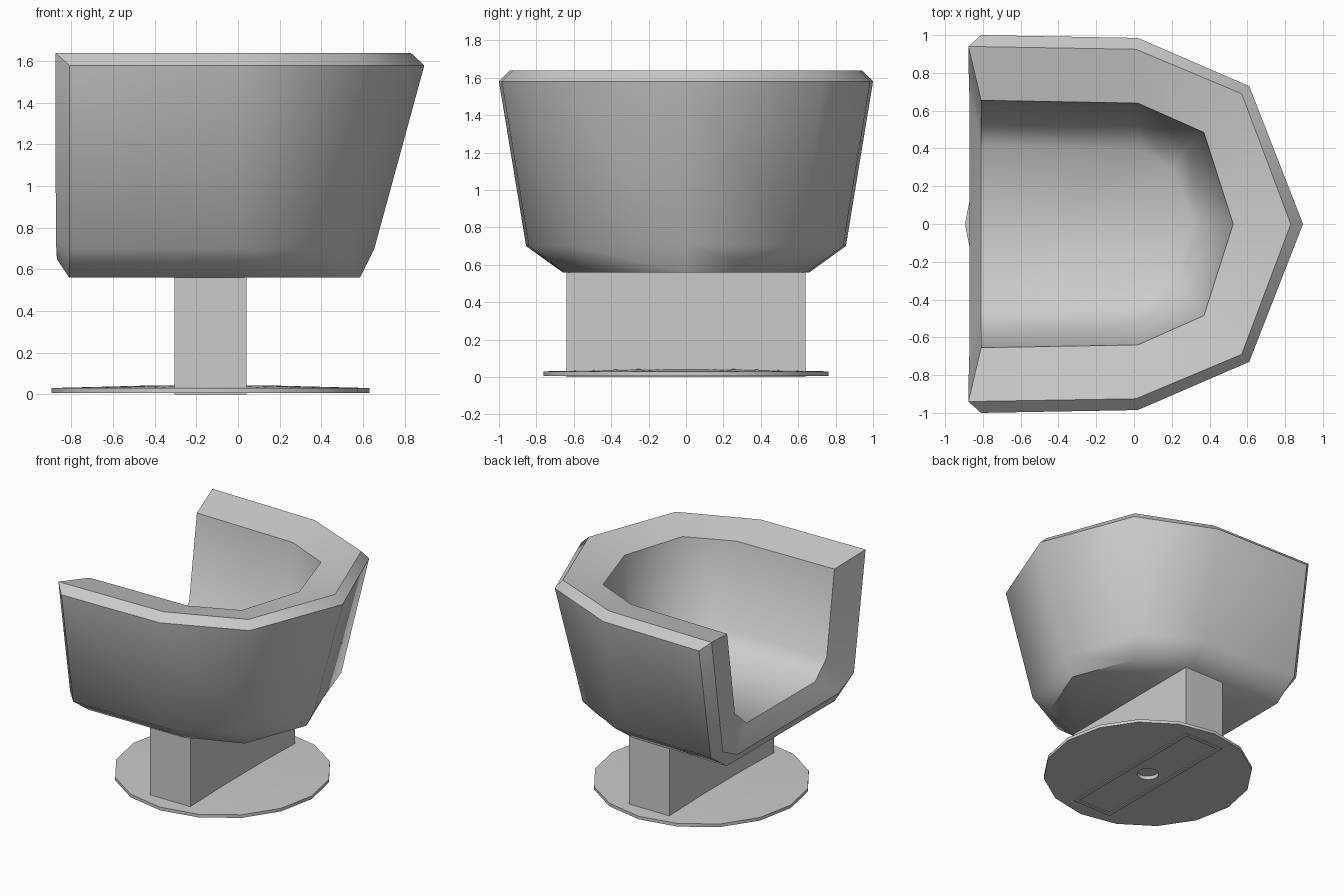
import bpy, bmesh, math

if "Cube" in bpy.data.objects:
    bpy.data.objects.remove(bpy.data.objects["Cube"])


def finish(name, bm, sharp_angle, extra_sharp=lambda e: False):
    """Turn a bmesh into a smooth-shaded object with sharp creases."""
    bmesh.ops.recalc_face_normals(bm, faces=bm.faces)
    for f in bm.faces:
        f.smooth = True
    for e in bm.edges:
        angle = e.calc_face_angle(math.pi)
        e.smooth = not (angle > sharp_angle or extra_sharp(e))
    mesh = bpy.data.meshes.new(name)
    bm.to_mesh(mesh)
    bm.free()
    obj = bpy.data.objects.new(name, mesh)
    bpy.context.collection.objects.link(obj)
    return obj


# Tub shell: half outlines (front arm end -> back centre) at each height
FRONT, RIM = -0.81, 1.58
levels = [
    (0.56, [(FRONT, .66), (.00, .65), (.40, .49), (.585, 0)]),     # underside
    (0.70, [(FRONT, .855), (.02, .84), (.455, .61), (.655, 0)]),   # lower bend
    (RIM, [(FRONT, 1.0), (.02, .985), (.61, .73), (.895, 0)]),     # outer rim
    (1.64, [(-.877, .94), (.01, .925), (.57, .69), (.83, 0)]),     # rim ridge
    (RIM, [(FRONT, .655), (.02, .64), (.37, .485), (.525, 0)]),    # inner rim
    (0.93, [(FRONT, .56), (.02, .545), (.295, .42), (.435, 0)]),   # inner bend
    (0.80, [(FRONT, .42), (.04, .39), (.205, .295), (.32, 0)]),    # seat
]
bm = bmesh.new()
rings = []
for z, half in levels:
    outline = half + [(x, -y) for x, y in half[-2::-1]]
    rings.append([bm.verts.new((x, y, z)) for x, y in outline])
for a, b in zip(rings, rings[1:]):
    for i in range(6):
        bm.faces.new((a[i], a[i + 1], b[i + 1], b[i]))
bm.faces.new(rings[0])
bm.faces.new(rings[-1])

# U-shaped bevelled front of the shell
r = rings
outer = [r[2][0], r[1][0], r[0][0], r[0][6], r[1][6], r[2][6]]
inner = [r[4][0], r[5][0], r[6][0], r[6][6], r[5][6], r[4][6]]
mids = [bm.verts.new(p) for p in ((-.875, .80, .74), (-.87, .62, .65),
                                  (-.87, -.62, .65), (-.875, -.80, .74))]
middle = [r[3][0]] + mids + [r[3][6]]
for a, b in ((outer, middle), (middle, inner)):
    for i in range(5):
        bm.faces.new((a[i], a[i + 1], b[i + 1], b[i]))


def shell_crease(e):
    return (all(abs(v.co.z - RIM) < 1e-4 for v in e.verts)
            or all(abs(v.co.x - FRONT) < 1e-4 for v in e.verts))


finish("tub_seat", bm, math.radians(50), shell_crease)

# Pedestal: hollow rectangular column
X0, X1, Y = -.305, .04, .64
bm = bmesh.new()
loops = []
for inset, z in ((0, .57), (0, 0), (.03, 0), (.03, .57)):
    x0, x1, y = X0 + inset, X1 - inset, Y - inset
    loops.append([bm.verts.new((px, py, z)) for px, py in
                  ((x0, -y), (x1, -y), (x1, y), (x0, y))])
for k in range(4):
    a, b = loops[k], loops[(k + 1) % 4]
    for i in range(4):
        j = (i + 1) % 4
        bm.faces.new((a[i], a[j], b[j], b[i]))
finish("pedestal", bm, math.radians(30))

# Base: 16-sided slightly domed disc with a round recess underneath
bm = bmesh.new()
SIDES, CX = 16, -.132
loops = []
for radius, z in ((.30, .042), (.763, .03), (.763, .006), (.08, .006), (.08, .034)):
    loops.append([bm.verts.new((CX + radius * math.cos(math.tau * i / SIDES),
                                radius * math.sin(math.tau * i / SIDES), z))
                  for i in range(SIDES)])
for a, b in zip(loops, loops[1:]):
    for i in range(SIDES):
        j = (i + 1) % SIDES
        bm.faces.new((a[i], a[j], b[j], b[i]))
bm.faces.new(loops[0])
bm.faces.new(loops[-1])
finish("base_disc", bm, math.radians(30))
